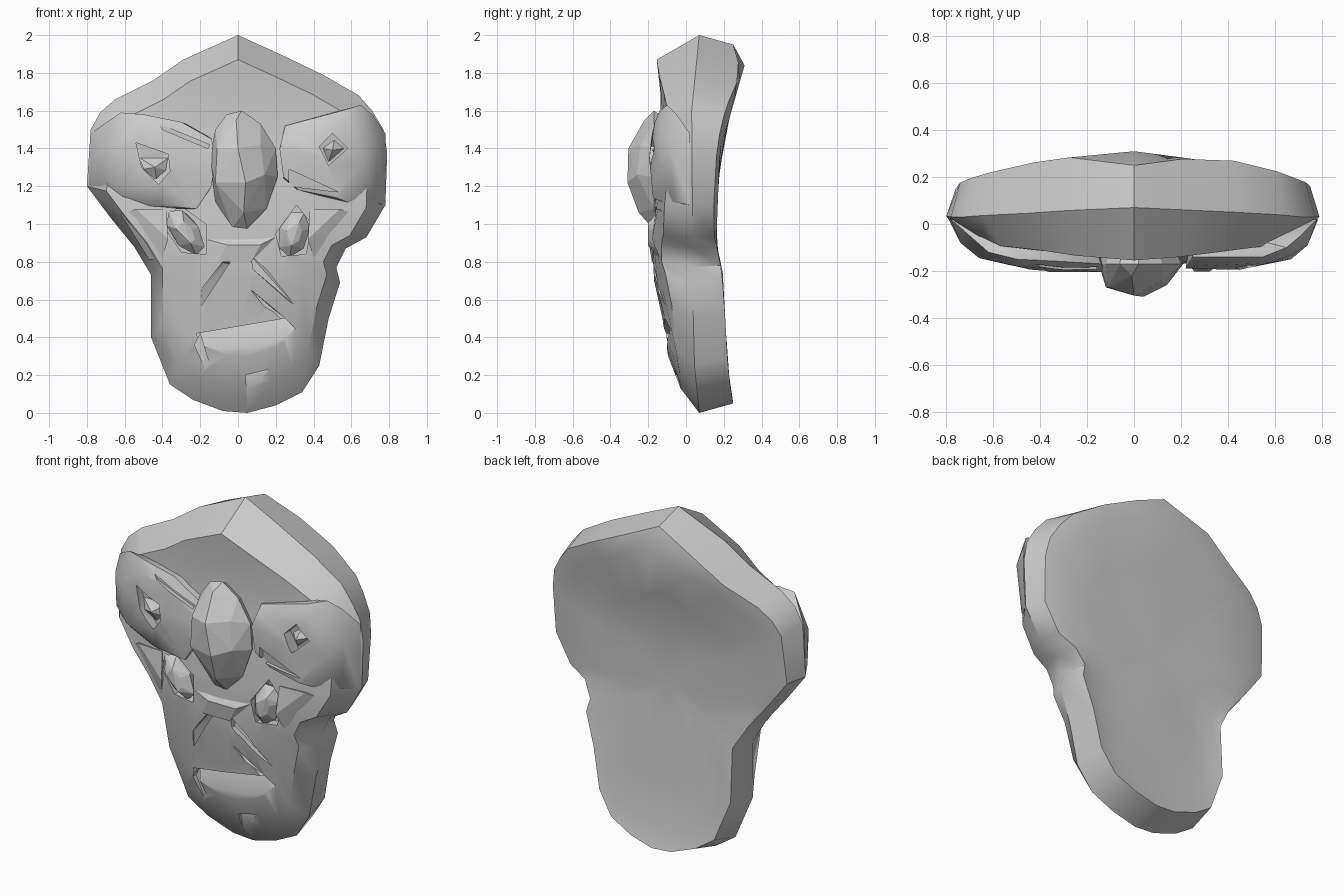
import bpy, bmesh, math

if "Cube" in bpy.data.objects:
    bpy.data.objects.remove(bpy.data.objects["Cube"], do_unlink=True)

stone = bpy.data.materials.new("grey stone")
stone.use_nodes = True
GREY = (0.6, 0.6, 0.6, 1)
stone.diffuse_color = GREY
bsdf = stone.node_tree.nodes["Principled BSDF"]
bsdf.inputs["Base Color"].default_value = GREY
bsdf.inputs["Roughness"].default_value = 0.8


def finish(bm, name):
    bmesh.ops.recalc_face_normals(bm, faces=bm.faces)
    mesh = bpy.data.meshes.new(name)
    bm.to_mesh(mesh)
    bm.free()
    mesh.materials.append(stone)
    ob = bpy.data.objects.new(name, mesh)
    bpy.context.collection.objects.link(ob)
    return ob


def hull(name, pts):
    """Faceted chunk: convex hull of a few points."""
    bm = bmesh.new()
    vs = [bm.verts.new(p) for p in pts]
    bmesh.ops.convex_hull(bm, input=vs)
    loose = [v for v in bm.verts if not v.link_faces]
    bmesh.ops.delete(bm, geom=loose, context='VERTS')
    return finish(bm, name)


def select(ob):
    bpy.ops.object.select_all(action='DESELECT')
    ob.select_set(True)
    bpy.context.view_layer.objects.active = ob


def smooth(ob, deg):
    select(ob)
    bpy.ops.object.shade_smooth_by_angle(angle=math.radians(deg))


def carve(ob, *floors):
    """Cut recesses: each is a floor outline extended forward."""
    for floor in floors:
        pts = list(floor) + [(x, -0.4, z) for x, y, z in floor]
        cutter = hull("cutter", pts)
        cutter.hide_render = True
        select(ob)
        mod = ob.modifiers.new("carve", 'BOOLEAN')
        mod.operation = 'DIFFERENCE'
        mod.object = cutter
        bpy.ops.object.modifier_apply(modifier=mod.name)
        bpy.data.objects.remove(cutter, do_unlink=True)


def lookup(table, z):
    if z <= table[0][0]:
        return table[0][1]
    for (z0, a), (z1, b) in zip(table, table[1:]):
        if z <= z1:
            return a + (b - a) * (z - z0) / (z1 - z0)
    return table[-1][1]


# Head outline seen from the front (x, z)
outline = [(0, 2), (.22, 1.9), (.45, 1.79), (.64, 1.68), (.71, 1.6), (.77, 1.5),
           (.79, 1.38), (.78, 1.1), (.68, .93), (.57, .87), (.52, .77), (.54, .69),
           (.48, .5), (.43, .25), (.34, .11), (.2, .04), (.05, 0), (-.08, .01),
           (-.24, .07), (-.36, .15), (-.46, .4), (-.46, .73), (-.55, .88),
           (-.68, 1.04), (-.8, 1.2), (-.78, 1.5), (-.73, 1.59), (-.65, 1.66),
           (-.45, 1.76), (-.29, 1.87)]

# Depth (y) of each surface by height, and how much the front bends back sideways
front = [(0, .02), (.13, -.03), (.25, -.08), (.4, -.125), (.52, -.125), (.62, -.16),
         (.8, -.18), (1.0, -.175), (1.25, -.16), (1.45, -.135), (1.65, -.13), (1.87, -.155)]
front_bend = [(.6, .38), (1, .12)]
rim = [(0, .07), (.3, .04), (1.6, .03), (2, .07)]
back = [(.05, .25), (.2, .24), (.7, .22), (.9, .19), (1.4, .22), (1.6, .25), (1.8, .3), (1.95, .25)]
back_bend = [(0, .1)]
hollow = [(.15, .22), (.7, .18), (.9, .16), (1.4, .18), (1.56, .23), (1.84, .31)]
flat = [(0, 0)]

# Rings from the middle of the face, around the rim, onto the shallow back
rings = [(s, front, front_bend) for s in (.12, .3, .5, .7, .87)]
rings += [(1, rim, flat), (.95, back, back_bend)]
rings += [(s, hollow, flat) for s in (.84, .56, .3)]
bm = bmesh.new()
loops = []
for s, table, bend in rings:
    loop = []
    for x, z in outline:
        xx, zz = x * s, 1 + (z - 1) * s
        sign = -1 if table is back else 1
        y = lookup(table, zz) + sign * lookup(bend, zz) * xx * xx
        loop.append(bm.verts.new((xx, y, zz)))
    loops.append(loop)
n = len(outline)
for a, b in zip(loops, loops[1:]):
    for i in range(n):
        j = (i + 1) % n
        bm.faces.new((a[i], a[j], b[j], b[i]))
for loop, y in ((loops[0], -.175), (loops[-1], .16)):
    c = bm.verts.new((0, y, 1))
    for i in range(n):
        bm.faces.new((c, loop[i], loop[(i + 1) % n]))
head = finish(bm, "head")

# Mouth, muzzle folds, side folds and the sockets of the small eyes
carve(head,
      [(-.22, -.07, .42), (.25, -.06, .5), (.32, -.09, .43), (.05, -.14, .22), (-.18, -.12, .3)],
      [(-.02, -.13, .83), (-.1, -.13, .74), (-.2, -.12, .56), (-.19, -.14, .66), (-.08, -.15, .8)],
      [(.07, -.13, .83), (.15, -.13, .76), (.3, -.11, .57), (.26, -.12, .6), (.08, -.14, .76)],
      [(.07, -.13, .65), (.2, -.11, .54), (.24, -.11, .51), (.14, -.13, .56)],
      [(-.23, -.06, .36), (-.2, -.06, .42), (-.14, -.07, .22), (-.18, -.06, .25)],
      [(.04, -.03, .2), (.16, -.05, .23), (.05, -.02, .07)],
      [(-.4, -.1, 1.0), (-.31, -.1, 1.1), (-.17, -.1, 1.0), (-.17, -.1, .84), (-.3, -.1, .85)],
      [(.2, -.1, .95), (.31, -.1, 1.1), (.39, -.1, 1.0), (.36, -.1, .84), (.23, -.1, .83)])
smooth(head, 36)

# Bulging upper cheeks whose top edges form the brow line
lobe_r = hull("right_cheek_lobe", [
    (-.62, -.12, 1.59), (-.5, -.15, 1.58), (-.3, -.16, 1.54), (-.14, -.17, 1.45),
    (-.5, -.18, 1.52), (-.3, -.195, 1.46), (-.12, -.205, 1.35), (-.14, -.2, 1.2),
    (-.22, -.18, 1.08), (-.42, -.17, 1.1), (-.62, -.15, 1.18), (-.66, -.145, 1.4),
    (-.74, -.08, 1.42), (-.74, -.07, 1.22), (-.6, -.06, 1.08),
    (-.4, -.205, 1.3), (-.78, .02, 1.48), (-.79, .02, 1.2), (-.2, 0, 1.5), (-.2, 0, 1.1)])
lobe_l = hull("left_cheek_lobe", [
    (.65, -.1, 1.63), (.55, -.14, 1.6), (.25, -.14, 1.52), (.27, -.18, 1.48),
    (.58, -.165, 1.54), (.22, -.19, 1.4), (.24, -.185, 1.25), (.32, -.17, 1.18),
    (.52, -.175, 1.14), (.67, -.15, 1.32), (.67, -.13, 1.5), (.45, -.195, 1.35),
    (.74, -.09, 1.42), (.71, -.05, 1.58), (.62, -.1, 1.1), (.73, -.06, 1.12),
    (.78, .02, 1.48), (.785, .02, 1.3), (.77, .02, 1.1), (.25, 0, 1.5), (.25, 0, 1.2)])
carve(lobe_r,
      [(-.54, -.13, 1.43), (-.51, -.13, 1.3), (-.42, -.12, 1.21), (-.36, -.12, 1.28), (-.37, -.13, 1.37)],
      [(-.42, -.17, 1.53), (-.15, -.17, 1.42), (-.16, -.17, 1.4), (-.4, -.17, 1.5)])
carve(lobe_l,
      [(.43, -.13, 1.41), (.5, -.14, 1.48), (.58, -.13, 1.4), (.48, -.12, 1.31)],
      [(.27, -.16, 1.29), (.53, -.165, 1.17), (.27, -.15, 1.2)])
smooth(lobe_r, 40)
smooth(lobe_l, 40)

# Small faceted eye chips in the lobes
hull("right_eye_chip", [(-.52, -.13, 1.35), (-.37, -.13, 1.35), (-.37, -.13, 1.28),
                        (-.43, -.13, 1.23), (-.44, -.175, 1.3), (-.5, -.15, 1.29)])
hull("left_eye_chip", [(.45, -.13, 1.4), (.51, -.13, 1.45), (.56, -.13, 1.4),
                       (.48, -.13, 1.33), (.5, -.18, 1.39)])

# Large faceted nose stone
nose_edge = [(-.06, 1.58), (.02, 1.6), (-.12, 1.5), (-.15, 1.35), (-.12, 1.12), (-.03, .98),
             (.05, .97), (.15, 1.08), (.21, 1.25), (.2, 1.4), (.12, 1.53)]
hull("nose", [(x, -.17, z) for x, z in nose_edge] +
     [(x * .8, -.07, 1.29 + (z - 1.29) * .8) for x, z in nose_edge] +
     [(-.12, -.27, 1.22), (.04, -.31, 1.22), (.0, -.305, 1.4), (-.11, -.27, 1.4),
      (.14, -.26, 1.26), (.03, -.25, 1.06), (.12, -.24, 1.42), (-.01, -.22, 1.55)])

# Small faceted stones beside the muzzle
for name, cx, cz, lean in (("right_small_stone", -.28, .96, -.06), ("left_small_stone", .295, .95, .02)):
    pts = []
    for k in range(7):
        a = 2 * math.pi * k / 7 + .2
        x, z = .085 * math.cos(a), .125 * math.sin(a)
        pts.append((cx + x + lean * z / .125, -.15, cz + z))
        pts.append((cx + x * .5 + lean * z * 4, -.19 - .012 * (k % 2), cz + z * .5))
        pts.append((cx + x * .7, -.08, cz + z * .7))
    hull(name, pts)

# Bridge between nose and muzzle, and angular lower cheeks
hull("bridge", [(-.16, -.14, .97), (.17, -.14, .96), (-.06, -.195, .89), (.12, -.195, .89),
                (-.1, -.18, .8), (.07, -.18, .8), (0, -.1, .78), (.2, -.17, .93), (-.17, -.17, .92)])
for side, name in ((-1, "right_lower_cheek"), (1, "left_lower_cheek")):
    hull(name, [(side * x, y, z) for x, y, z in (
        (.38, -.16, 1.08), (.54, -.15, 1.08), (.62, -.11, 1.05), (.52, -.1, .91),
        (.47, -.08, .81), (.4, -.14, .82), (.37, -.18, .92), (.45, .04, .84),
        (.5, .04, .88), (.62, .04, 1.04))])
